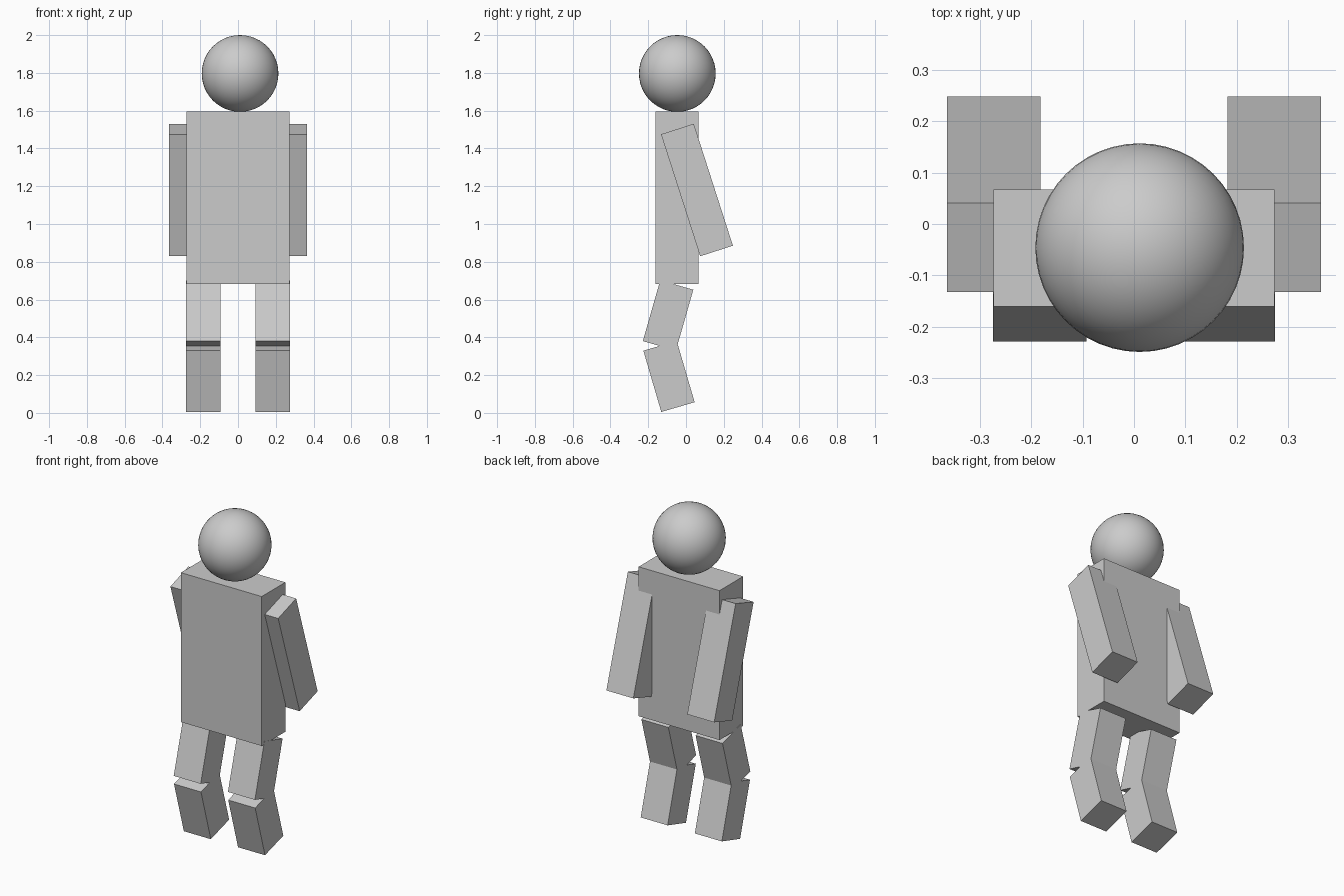
import bpy, math

if "Cube" in bpy.data.objects:
    bpy.data.objects.remove(bpy.data.objects["Cube"])

grey = bpy.data.materials.new("plain grey")
grey.diffuse_color = (0.6, 0.6, 0.6, 1)
grey.use_nodes = True
grey.node_tree.nodes["Principled BSDF"].inputs["Base Color"].default_value = grey.diffuse_color


def box(name, center, size, tilt=0):
    """Box with its size applied, tilted about the x axis (degrees)."""
    bpy.ops.mesh.primitive_cube_add(size=1, location=center,
                                    rotation=(math.radians(tilt), 0, 0))
    ob = bpy.context.object
    ob.name = name
    ob.scale = size
    bpy.ops.object.transform_apply(location=False, rotation=False, scale=True)
    ob.data.materials.append(grey)


# Torso
box("torso", (0, -0.047, 1.139), (0.546, 0.228, 0.912))

# Head, a smooth ball slightly off centre
bpy.ops.mesh.primitive_uv_sphere_add(segments=48, ring_count=24, radius=0.203,
                                     location=(0.011, -0.046, 1.797))
head = bpy.context.object
head.name = "head"
head.data.materials.append(grey)
bpy.ops.object.shade_smooth()

# Arms swing back, legs bend at the knee
for side, s in (("left", 1), ("right", -1)):
    box(side + "_arm", (s * 0.273, 0.058, 1.18), (0.182, 0.182, 0.678), 17.8)
    box(side + "_thigh", (s * 0.183, -0.095, 0.516), (0.182, 0.182, 0.335), -16)
    box(side + "_shin", (s * 0.183, -0.090, 0.193), (0.182, 0.184, 0.338), 16.3)
